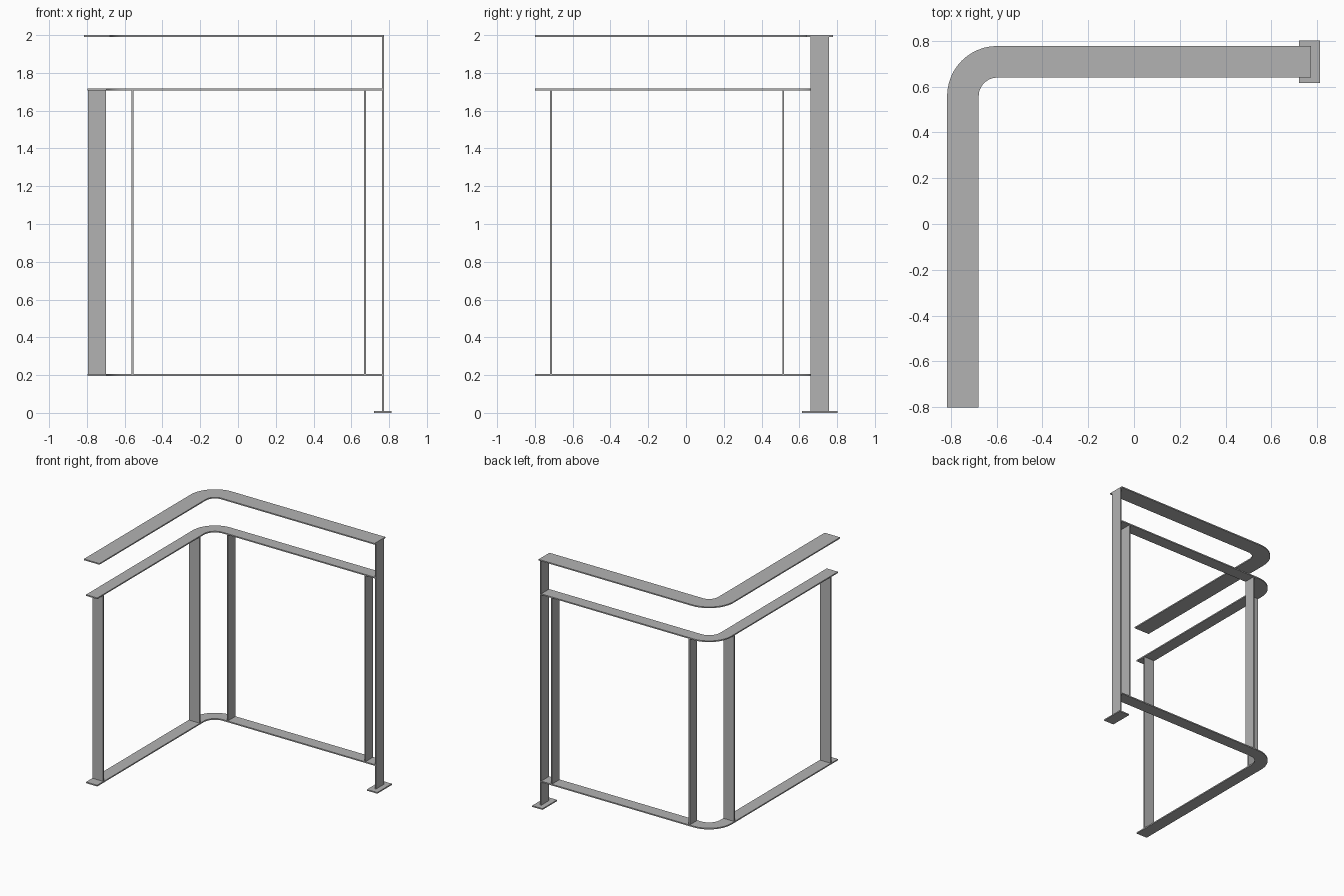
import bpy
import bmesh
from math import sin, cos, pi
from mathutils import Vector

cube = bpy.data.objects.get("Cube")
if cube:
    bpy.data.objects.remove(cube, do_unlink=True)

steel = bpy.data.materials.new("grey_steel")
steel.use_nodes = True
GREY = (0.45, 0.45, 0.45, 1)
steel.diffuse_color = GREY
steel.node_tree.nodes["Principled BSDF"].inputs["Base Color"].default_value = GREY

# Shared centre line of the rails
LINE_X, LINE_Y = -0.747, 0.708
BEND = 0.15
FRONT_END = -0.8
THICK = 0.01


def add_object(name, bm):
    bmesh.ops.recalc_face_normals(bm, faces=bm.faces)
    mesh = bpy.data.meshes.new(name)
    bm.to_mesh(mesh)
    bm.free()
    mesh.materials.append(steel)
    obj = bpy.data.objects.new(name, mesh)
    bpy.context.collection.objects.link(obj)
    return obj


def box(name, centre, size):
    bm = bmesh.new()
    bmesh.ops.create_cube(bm, size=1)
    bmesh.ops.scale(bm, vec=size, verts=bm.verts)
    bmesh.ops.translate(bm, vec=centre, verts=bm.verts)
    return add_object(name, bm)


def rail(name, z, width, end_x, steps=12):
    """Flat bar that follows the line around the rounded corner."""
    path = [(Vector((LINE_X, FRONT_END, z)), Vector((-1, 0, 0)))]
    centre = Vector((LINE_X + BEND, LINE_Y - BEND, z))
    for i in range(steps + 1):
        a = pi - i / steps * pi / 2
        out = Vector((cos(a), sin(a), 0))
        path.append((centre + out * BEND, out))
    path.append((Vector((end_x, LINE_Y, z)), Vector((0, 1, 0))))

    bm = bmesh.new()
    up = Vector((0, 0, THICK / 2))
    rings = []
    for p, out in path:
        side = out * width / 2
        corners = (p - side - up, p + side - up, p + side + up, p - side + up)
        rings.append([bm.verts.new(c) for c in corners])
    for a, b in zip(rings, rings[1:]):
        for i in range(4):
            j = (i + 1) % 4
            bm.faces.new((a[i], a[j], b[j], b[i]))
    bm.faces.new(rings[0])
    bm.faces.new(rings[-1])
    obj = add_object(name, bm)
    bpy.context.view_layer.objects.active = obj
    obj.select_set(True)
    bpy.ops.object.shade_smooth_by_angle()
    obj.select_set(False)


# Handrail and the two infill rails
LOW, HIGH = 0.2, 1.712
rail("handrail", 2 - THICK / 2, 0.138, 0.772)
rail("upper_rail", HIGH, 0.1, 0.762)
rail("lower_rail", LOW, 0.1, 0.762)

# Flat uprights between the infill rails
mid, height = (LOW + HIGH) / 2, HIGH - LOW - THICK
for name, y in (("side_upright_front", -0.715), ("side_upright_back", 0.515)):
    box(name, (LINE_X, y, mid), (0.094, THICK, height))
for name, x in (("back_upright_right", -0.558), ("back_upright_left", 0.672)):
    box(name, (x, LINE_Y, mid), (THICK, 0.094, height))

# End post on its floor plate
box("end_post", (0.767, LINE_Y, 1), (THICK, 0.1, 2 - 2 * THICK))
box("floor_plate", (0.767, LINE_Y, THICK / 2), (0.092, 0.186, THICK))
